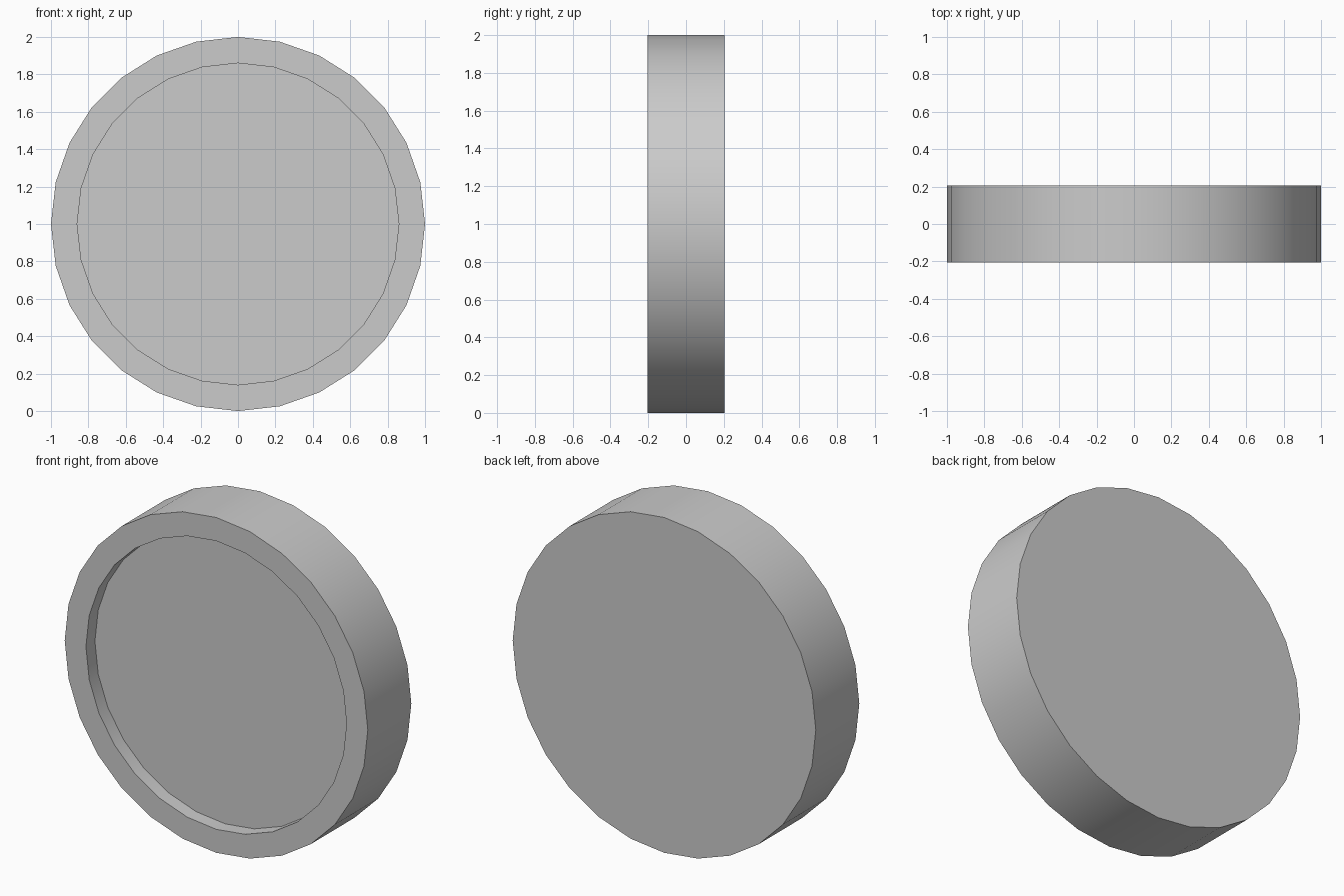
import bpy, bmesh, math

if "Cube" in bpy.data.objects:
    bpy.data.objects.remove(bpy.data.objects["Cube"])

SIDES = 28
HALF_DEPTH = 0.205
RIM_RADIUS = 0.86
RECESS = 0.085


def ring(bm, radius, y):
    """Circle of vertices facing the y axis, centred at z = 1."""
    step = 2 * math.pi / SIDES
    return [bm.verts.new((radius * math.cos(i * step), y, 1 + radius * math.sin(i * step)))
            for i in range(SIDES)]


bm = bmesh.new()

# Profile from back edge to front rim to recessed floor
profile = [(1, HALF_DEPTH), (1, -HALF_DEPTH),
           (RIM_RADIUS, -HALF_DEPTH), (RIM_RADIUS, -HALF_DEPTH + RECESS)]
rings = [ring(bm, r, y) for r, y in profile]
for a, b in zip(rings, rings[1:]):
    for i in range(SIDES):
        j = (i + 1) % SIDES
        bm.faces.new((a[i], a[j], b[j], b[i]))

# Back face and recessed front floor
bm.faces.new(rings[0])
bm.faces.new(rings[-1])
bmesh.ops.recalc_face_normals(bm, faces=bm.faces)

mesh = bpy.data.meshes.new("recessed_disc")
bm.to_mesh(mesh)
bm.free()
disc = bpy.data.objects.new("recessed_disc", mesh)
bpy.context.collection.objects.link(disc)

# Smooth round walls with crisp edges
bpy.context.view_layer.objects.active = disc
disc.select_set(True)
bpy.ops.object.shade_smooth_by_angle(angle=math.radians(30))
